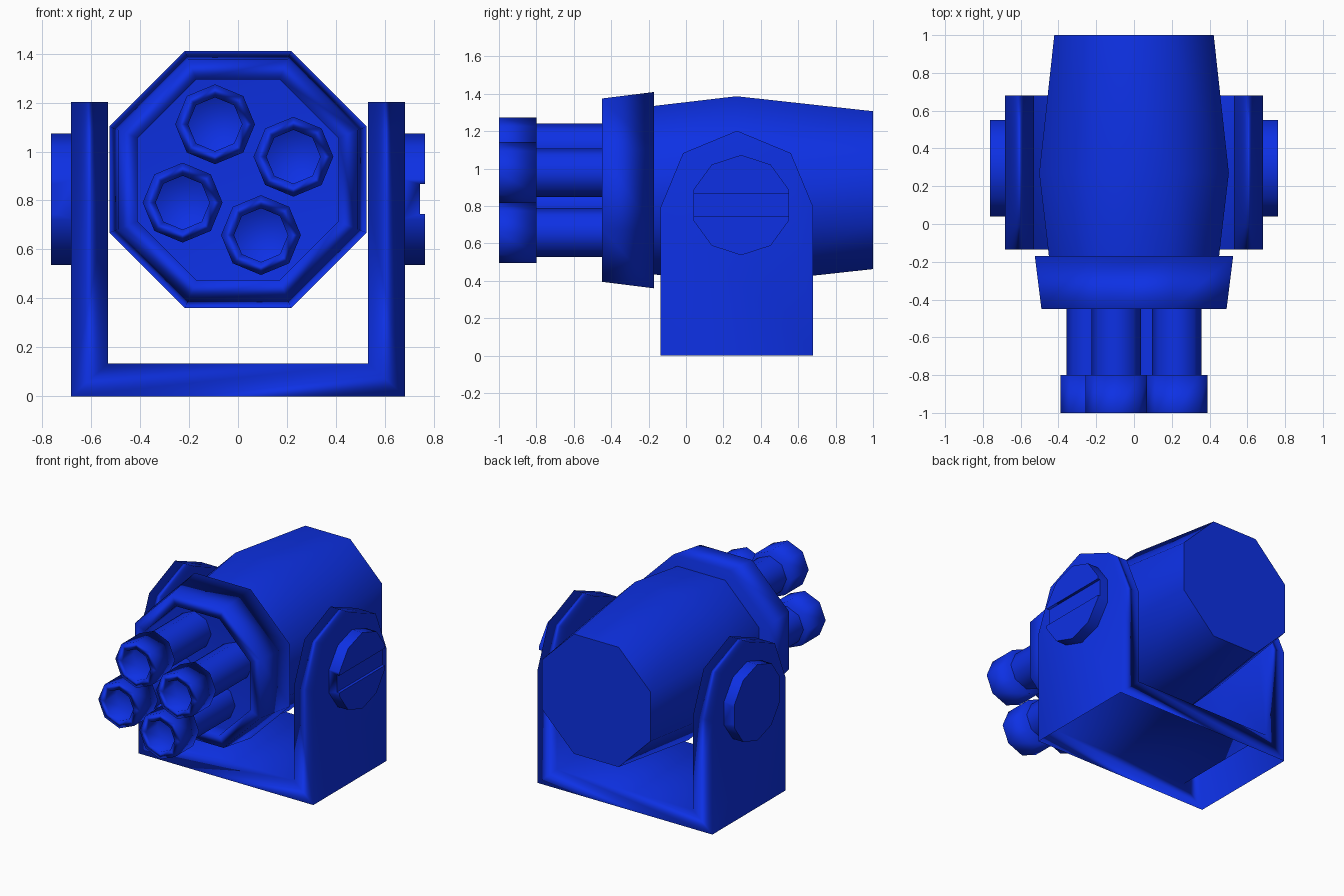
import bpy, bmesh, math

if "Cube" in bpy.data.objects:
    bpy.data.objects.remove(bpy.data.objects["Cube"])

blue = bpy.data.materials.new("deep_blue")
blue.diffuse_color = (0.004, 0.03, 0.78, 1)
blue.use_nodes = True
blue.node_tree.nodes["Principled BSDF"].inputs["Base Color"].default_value = blue.diffuse_color


def finish(bm, name, angle=None):
    """Turn a bmesh into a named, shaded object; angle None = soft, face-weighted edges."""
    bmesh.ops.recalc_face_normals(bm, faces=bm.faces)
    me = bpy.data.meshes.new(name)
    bm.to_mesh(me)
    bm.free()
    ob = bpy.data.objects.new(name, me)
    bpy.context.collection.objects.link(ob)
    me.materials.append(blue)
    bpy.ops.object.select_all(action='DESELECT')
    ob.select_set(True)
    bpy.context.view_layer.objects.active = ob
    if angle is None:
        bpy.ops.object.shade_smooth()
        ob.modifiers.new("soft_edges", 'WEIGHTED_NORMAL')
    else:
        bpy.ops.object.shade_smooth_by_angle(angle=math.radians(angle))
    return ob


def lathe(name, rings, sides, phase, place, angle=None):
    """Loft regular polygons (distance, radius), capped at both ends."""
    bm = bmesh.new()
    loops = []
    for d, r in rings:
        steps = [phase + math.tau * i / sides for i in range(sides)]
        loops.append([bm.verts.new(place(d, r * math.cos(a), r * math.sin(a))) for a in steps])
    for a, b in zip(loops, loops[1:]):
        for i in range(sides):
            j = (i + 1) % sides
            bm.faces.new((a[i], a[j], b[j], b[i]))
    bm.faces.new(loops[0])
    bm.faces.new(loops[-1])
    return finish(bm, name, angle)


CZ = 0.885                      # height of the main axis
K = 1 / math.cos(math.pi / 8)   # flat-to-flat size -> corner radius


def along_y(cx, cz):
    return lambda d, u, v: (cx + u, d, cz + v)


# main housing and front collar with recessed panel
lathe("housing", [(-0.2, 0.447 * K), (0.27, 0.502 * K), (1.0, 0.422 * K)],
      8, math.pi / 8, along_y(0, CZ), 50)
lathe("front_collar", [(-0.17, 0.525 * K), (-0.45, 0.49 * K), (-0.45, 0.41 * K), (-0.35, 0.41 * K)],
      8, math.pi / 8, along_y(0, CZ))

# four barrels with hollow muzzles
for i in range(4):
    a = math.radians(22.5 + 90 * i)
    spot = along_y(0.245 * math.cos(a), CZ + 0.245 * math.sin(a))
    lathe(f"barrel_{i + 1}", [(-0.34, 0.13), (-0.81, 0.13)], 8, 0, spot, 50)
    lathe(f"muzzle_{i + 1}", [(-0.8, 0.163), (-1.0, 0.163), (-1.0, 0.11), (-0.88, 0.11)], 8, 0, spot)

# U-shaped bracket: rounded arms joined by a base that is open underneath
bm = bmesh.new()
Y0, Y1, YC, R, ZC = -0.135, 0.68, 0.2725, 0.4075, 0.795
arc = [(YC - R * math.cos(t * math.pi / 4), ZC + R * math.sin(t * math.pi / 4)) for t in range(5)]
ends = {}
for s in (-1, 1):
    outer = [bm.verts.new((s * 0.682, y, z)) for y, z in [(Y0, 0)] + arc + [(Y1, 0)]]
    inner = [bm.verts.new((s * 0.53, y, z)) for y, z in [(Y0, 0.135)] + arc + [(Y1, 0.135)]]
    bm.faces.new(outer)
    bm.faces.new(inner)
    for i in range(6):
        bm.faces.new((outer[i], outer[i + 1], inner[i + 1], inner[i]))
    ends[s] = (outer, inner)
for k in (0, -1):
    bm.faces.new((ends[-1][0][k], ends[1][0][k], ends[1][1][k], ends[-1][1][k]))
bm.faces.new((ends[-1][1][0], ends[1][1][0], ends[1][1][-1], ends[-1][1][-1]))
finish(bm, "bracket")

# slotted pivot knobs on both arms
for s, side in ((-1, "left"), (1, "right")):
    knob = lathe(f"{side}_pivot_knob", [(0.67, 0.268), (0.763, 0.268)], 10, math.pi / 10,
                 lambda d, u, v: (s * d, 0.295 + u, 0.805 + v), 40)
    bm = bmesh.new()
    bmesh.ops.create_cube(bm, size=1)
    for v in bm.verts:
        v.co = (s * (0.793 + v.co.x * 0.1), 0.295 + v.co.y * 0.8, 0.806 + v.co.z * 0.122)
    cutter = finish(bm, f"{side}_slot_cutter", 30)
    cutter.hide_render = True
    cutter.display_type = 'WIRE'
    cut = knob.modifiers.new("slot", 'BOOLEAN')
    cut.operation = 'DIFFERENCE'
    cut.object = cutter
    cut.solver = 'EXACT'
